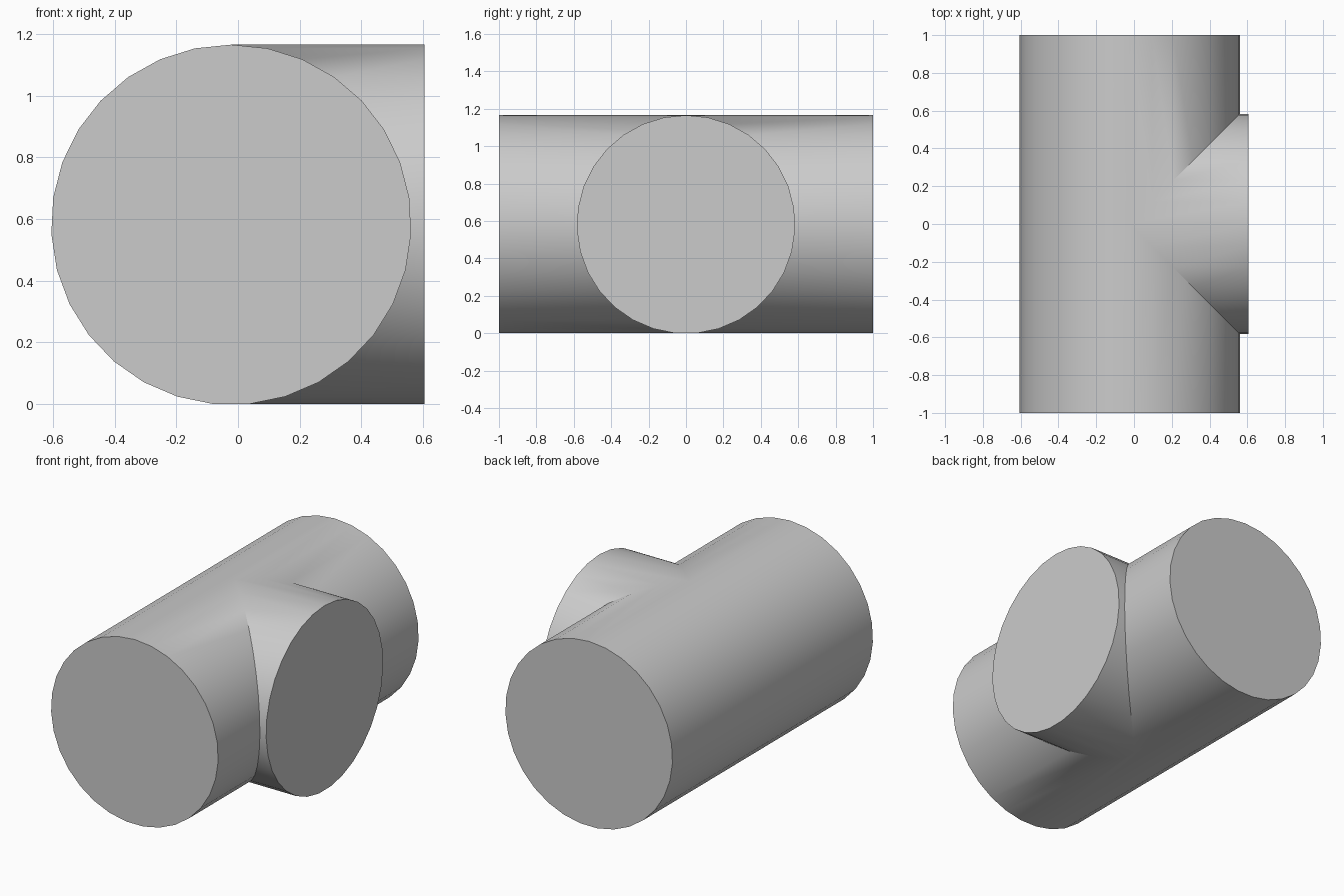
import bpy
import bmesh
import math

cube = bpy.data.objects.get("Cube")
if cube:
    bpy.data.objects.remove(cube, do_unlink=True)

SIDES = 31
RADIUS = 0.584
HALF_LENGTH = 1.0
AXIS_X = -0.022
BRANCH_END = 0.605
AXIS_Z = RADIUS * math.cos(math.pi / SIDES)

# Shared round profile: sideways offset and height, first point at the top
profile = []
for i in range(SIDES):
    angle = 2 * math.pi * i / SIDES
    profile.append((RADIUS * math.sin(angle), AXIS_Z + RADIUS * math.cos(angle)))
edges = list(zip(profile, profile[1:] + profile[:1]))

bm = bmesh.new()


def add_face(points):
    bm.faces.new([bm.verts.new(p) for p in points])


def main_line(u, z):
    """Points along the main pipe, including where the branch joins it."""
    stops = {-HALF_LENGTH, HALF_LENGTH}
    if u >= 0:
        stops |= {-u, u}
    return [(AXIS_X + u, y, z) for y in sorted(stops)]


for (u0, z0), (u1, z1) in edges:
    # Main pipe wall, split in two on the branch side
    if min(u0, u1) >= 0:
        for s in (-1, 1):
            add_face([(AXIS_X + u0, s * HALF_LENGTH, z0),
                      (AXIS_X + u1, s * HALF_LENGTH, z1),
                      (AXIS_X + u1, s * u1, z1),
                      (AXIS_X + u0, s * u0, z0)])
    else:
        add_face(main_line(u0, z0) + main_line(u1, z1)[::-1])
    # Branch wall, mitred into the main pipe
    add_face([(AXIS_X + abs(u0), u0, z0), (BRANCH_END, u0, z0),
              (BRANCH_END, u1, z1), (AXIS_X + abs(u1), u1, z1)])

# Flat end caps
for y in (-HALF_LENGTH, HALF_LENGTH):
    add_face([(AXIS_X + u, y, z) for u, z in profile])
add_face([(BRANCH_END, u, z) for u, z in profile])

bmesh.ops.remove_doubles(bm, verts=bm.verts[:], dist=0.0001)
bmesh.ops.recalc_face_normals(bm, faces=bm.faces[:])
mesh = bpy.data.meshes.new("tee_pipe")
bm.to_mesh(mesh)
bm.free()

# Plain grey finish
grey = bpy.data.materials.new("light grey")
grey.use_nodes = True
colour = (0.6, 0.6, 0.6, 1.0)
grey.diffuse_color = colour
for node in grey.node_tree.nodes:
    if node.type == 'BSDF_PRINCIPLED':
        node.inputs["Base Color"].default_value = colour
mesh.materials.append(grey)

pipe = bpy.data.objects.new("tee_pipe", mesh)
bpy.context.collection.objects.link(pipe)
bpy.ops.object.select_all(action='DESELECT')
pipe.select_set(True)
bpy.context.view_layer.objects.active = pipe
bpy.ops.object.shade_smooth_by_angle(angle=math.radians(30))
